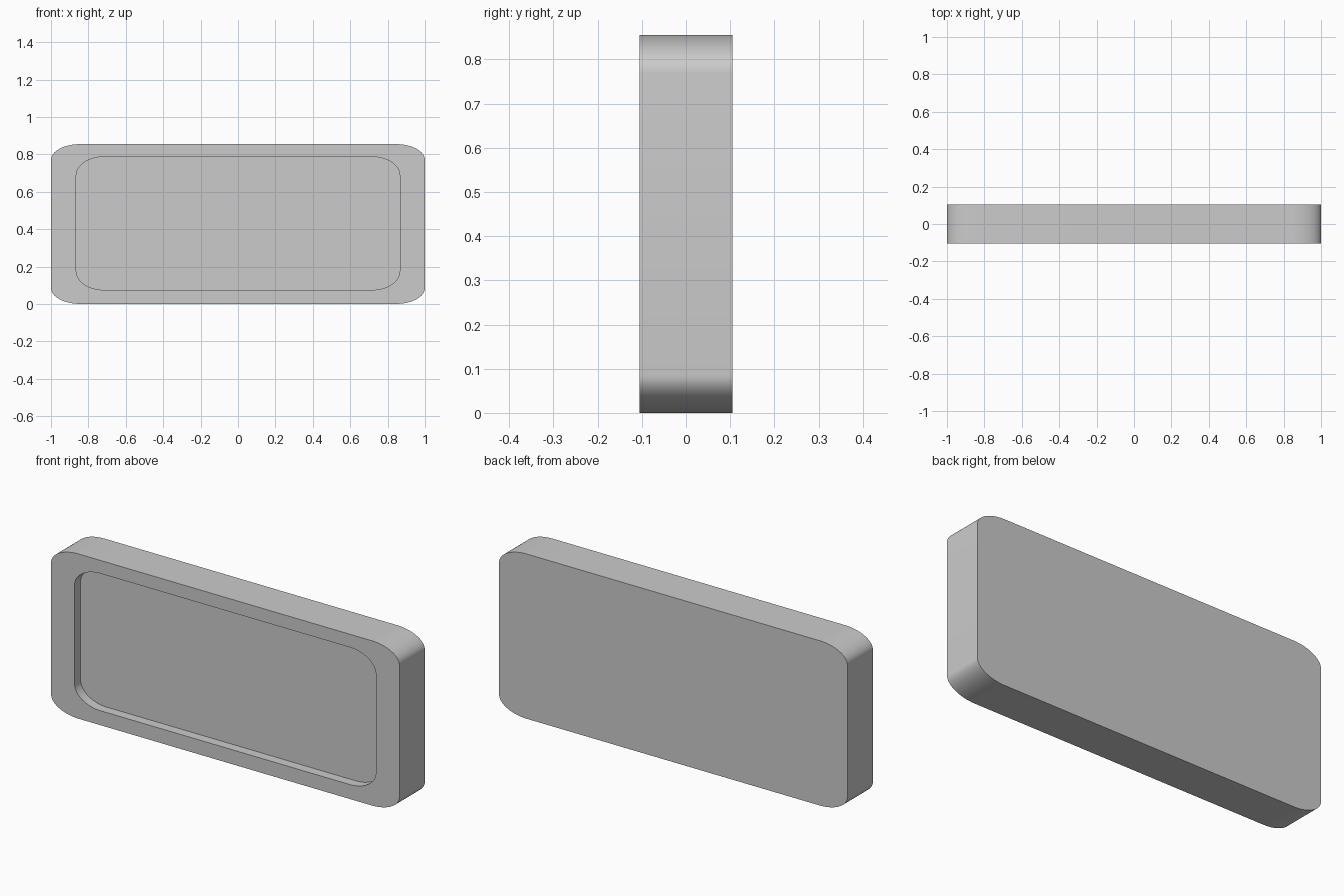
import bpy, bmesh
from math import sin, cos, pi, radians

if "Cube" in bpy.data.objects:
    bpy.data.objects.remove(bpy.data.objects["Cube"])

STEPS = 16  # segments per rounded corner
HALF_DEPTH = 0.105
RECESS_DEPTH = 0.05


def ring(bm, hx, z0, z1, rx, rz, y):
    """Rounded rectangle loop in the XZ plane with elliptical corners."""
    corners = [(hx - rx, z1 - rz, 0), (-hx + rx, z1 - rz, 1),
               (-hx + rx, z0 + rz, 2), (hx - rx, z0 + rz, 3)]
    verts = []
    for cx, cz, quarter in corners:
        for i in range(STEPS + 1):
            a = (quarter + i / STEPS) * pi / 2
            verts.append(bm.verts.new((cx + rx * cos(a), y, cz + rz * sin(a))))
    return verts


def bridge(bm, a, b):
    n = len(a)
    for i in range(n):
        j = (i + 1) % n
        bm.faces.new((a[i], a[j], b[j], b[i]))


# Slab with a shallow tray recess in the front: back rim, front rim, recess rim, recess floor
bm = bmesh.new()
outer = (1.0, 0.0, 0.855, 0.16, 0.085)
inner = (0.865, 0.075, 0.787, 0.15, 0.1)
rings = [ring(bm, *outer, HALF_DEPTH),
         ring(bm, *outer, -HALF_DEPTH),
         ring(bm, *inner, -HALF_DEPTH),
         ring(bm, *inner, -HALF_DEPTH + RECESS_DEPTH)]
for a, b in zip(rings, rings[1:]):
    bridge(bm, a, b)
bm.faces.new(rings[0])
bm.faces.new(rings[-1])
bmesh.ops.recalc_face_normals(bm, faces=bm.faces)

mesh = bpy.data.meshes.new("recessed_panel")
bm.to_mesh(mesh)
bm.free()
panel = bpy.data.objects.new("recessed_panel", mesh)
bpy.context.collection.objects.link(panel)

# Smooth corners, crisp rims
bpy.context.view_layer.objects.active = panel
panel.select_set(True)
bpy.ops.object.shade_smooth_by_angle(angle=radians(30))
